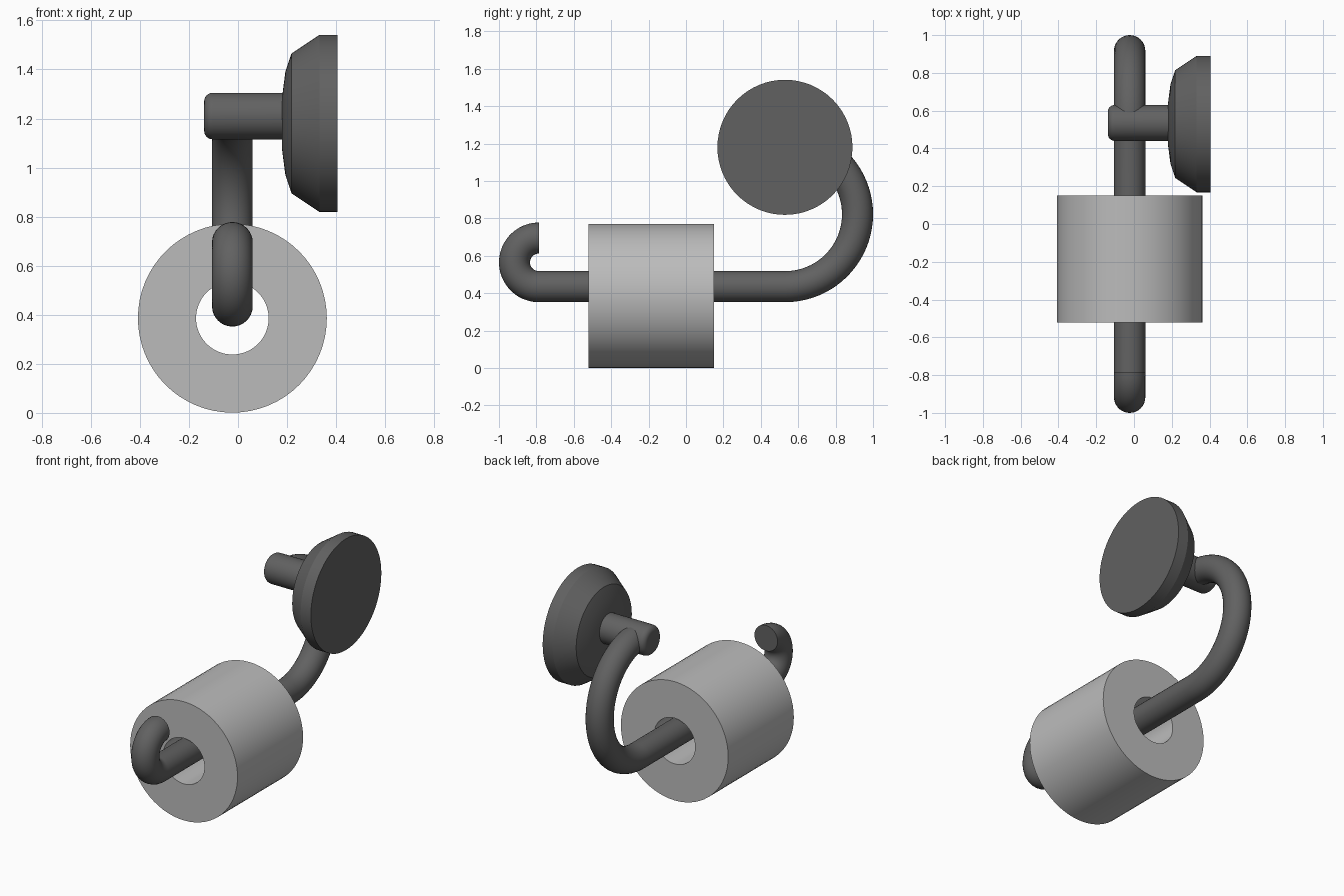
import bpy, bmesh
from math import sin, cos, pi, radians

if "Cube" in bpy.data.objects:
    bpy.data.objects.remove(bpy.data.objects["Cube"])

CX = -0.023  # centre plane of the bar and roll


def material(name, v):
    m = bpy.data.materials.new(name)
    m.diffuse_color = (v, v, v, 1)
    m.use_nodes = True
    m.node_tree.nodes["Principled BSDF"].inputs["Base Color"].default_value = m.diffuse_color
    return m


DARK = material("dark_metal", 0.12)
PAPER = material("paper", 0.5)


def rings_to_object(name, rings, mat, closed=False):
    """Skin a list of equal-length point rings; open ends get capped."""
    bm = bmesh.new()
    vs = [[bm.verts.new(p) for p in ring] for ring in rings]
    n = len(vs[0])
    pairs = list(zip(vs, vs[1:])) + ([(vs[-1], vs[0])] if closed else [])
    for a, b in pairs:
        for i in range(n):
            j = (i + 1) % n
            bm.faces.new((a[i], a[j], b[j], b[i]))
    if not closed:
        bm.faces.new(vs[0])
        bm.faces.new(vs[-1])
    bmesh.ops.recalc_face_normals(bm, faces=bm.faces)
    me = bpy.data.meshes.new(name)
    bm.to_mesh(me)
    bm.free()
    me.materials.append(mat)
    ob = bpy.data.objects.new(name, me)
    bpy.context.collection.objects.link(ob)
    bpy.ops.object.select_all(action='DESELECT')
    ob.select_set(True)
    bpy.context.view_layer.objects.active = ob
    bpy.ops.object.shade_smooth_by_angle(angle=radians(30))
    return ob


def turned(name, profile, axis, centre, mat, n=64, closed=False):
    """Revolve (radius, position) points about a line along x or y."""
    rings = []
    for r, t in profile:
        ring = []
        for i in range(n):
            u, w = r * cos(2 * pi * i / n), r * sin(2 * pi * i / n)
            if axis == 'x':
                ring.append((t, centre[0] + u, centre[1] + w))
            else:
                ring.append((centre[0] + u, t, centre[1] + w))
        rings.append(ring)
    return rings_to_object(name, rings, mat, closed)


def arc(cy, cz, r, a0, a1, steps):
    """Arc in the yz plane as (y, z, direction of the ring's outward axis)."""
    angles = [radians(a0 + (a1 - a0) * i / steps) for i in range(steps + 1)]
    return [(cy + r * cos(a), cz + r * sin(a), a) for a in angles]


# Bent bar: small front hook, straight run, large rear bend up to the post
R = 0.083
hook = arc(-0.787, 0.565, 0.13, -270, -90, 24)
bend = arc(0.53, 0.822, 0.387, -90, 90, 40)
bar_rings = []
for y, z, a in hook + bend:
    ring = []
    for i in range(32):
        t = 2 * pi * i / 32
        ring.append((CX + R * sin(t), y + R * cos(t) * cos(a), z + R * cos(t) * sin(a)))
    bar_rings.append(ring)
rings_to_object("bent_bar", bar_rings, DARK)

# Wall post with a rounded free end
post = [(0.095 - 0.035 * (1 - sin(t)), -0.138 + 0.035 * (1 - cos(t)))
        for t in [pi / 2 * i / 6 for i in range(7)]]
turned("wall_post", post + [(0.095, 0.25)], 'x', (0.535, 1.21), DARK, 48)

# Wall plate: shallow dome, sloped shoulder, flat back
plate = [(0.02, 0.177), (0.11, 0.18), (0.21, 0.193), (0.285, 0.218),
         (0.361, 0.332), (0.361, 0.405)]
turned("wall_plate", plate, 'x', (0.529, 1.18), DARK)

# Hollow paper roll hanging on the bar
roll = [(0.385, -0.522), (0.385, 0.15), (0.148, 0.15), (0.148, -0.522)]
turned("paper_roll", roll, 'y', (CX, 0.386), PAPER, 64, closed=True)
